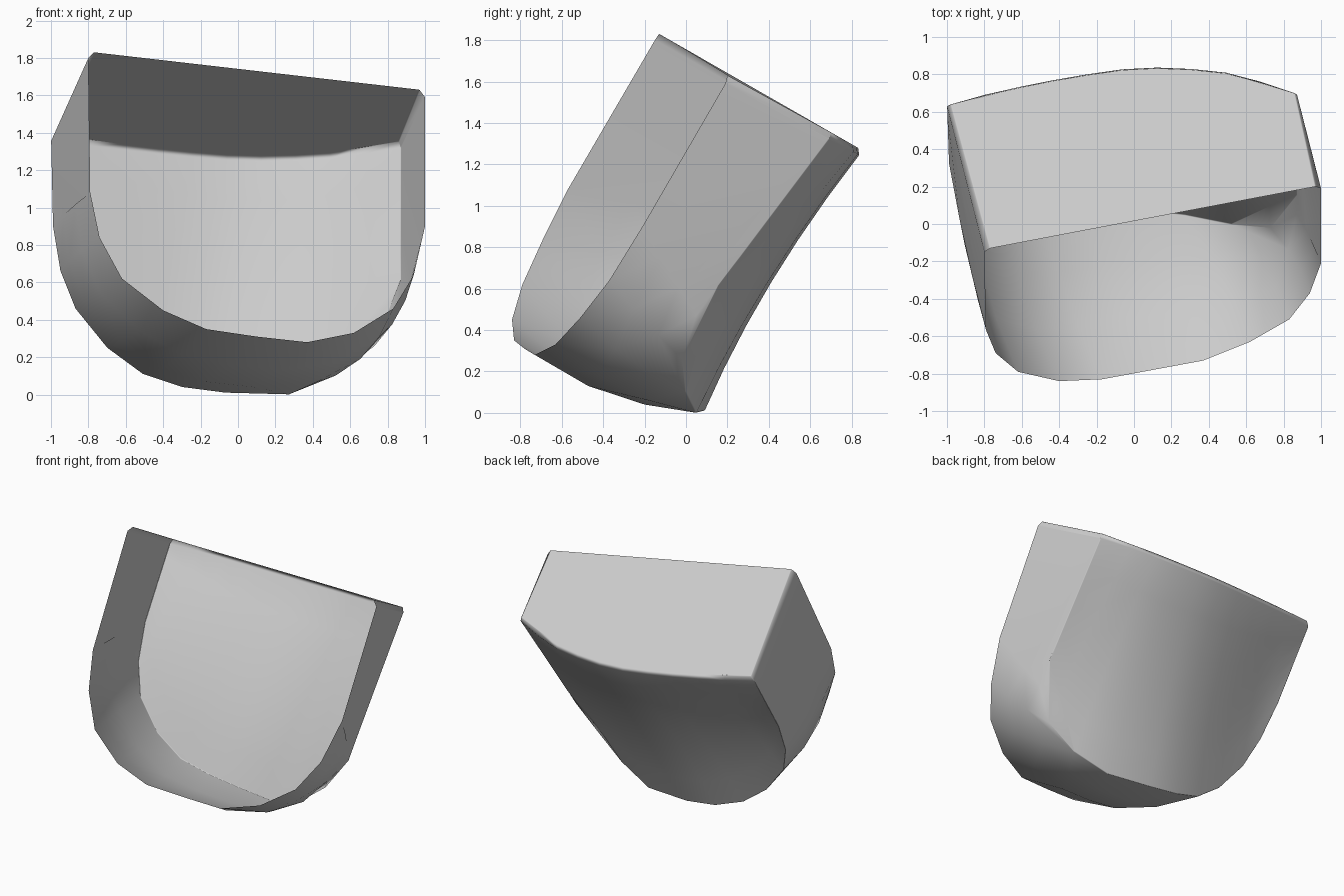
import bpy, bmesh
from math import sin, pi, radians
from mathutils import Vector as V

if "Cube" in bpy.data.objects:
    bpy.data.objects.remove(bpy.data.objects["Cube"])

# U-shaped rim of the open front, left top to right top
rim = [V(p) for p in [
    (-.77, -.13, 1.83), (-.80, -.15, 1.80), (-.79, -.57, 1.08), (-.74, -.69, .84),
    (-.62, -.79, .62), (-.40, -.84, .45), (-.17, -.83, .35), (.10, -.78, .31),
    (.37, -.73, .28), (.62, -.63, .33), (.83, -.51, .46), (.94, -.37, .64),
    (1, -.21, .90), (1, .19, 1.59), (.97, .20, 1.63)]]

# U-shaped edge where side wall meets back wall
heel = [V(p) for p in [
    (-.99, .33, .90), (-.95, .19, .66), (-.87, .10, .46), (-.70, .06, .25),
    (-.51, .06, .11), (-.30, .09, .04), (-.07, .09, .01), (.27, .05, 0),
    (.52, 0, .10), (.73, -.02, .26), (.87, .05, .47)]]

# Bowed back edge of the top plate
bow = [(-.98, .64), (-.70, .71), (-.40, .77), (-.10, .82), (.20, .835), (.53, .80), (.86, .70)]


def bow_y(x):
    for (x0, y0), (x1, y1) in zip(bow, bow[1:]):
        if x <= x1 + 1e-6:
            return y0 + (y1 - y0) * (x - x0) / (x1 - x0)
    return bow[-1][1]


n = len(heel)
upper, lower = [], []
for i in range(n):
    x = bow[0][0] + (bow[-1][0] - bow[0][0]) * i / (n - 1)
    y = bow_y(x)
    upper.append(V((x, y, 1.755 - .572 * y)))
    dx = -.02 if i == 0 else .012 if i == n - 1 else 0
    lower.append(upper[-1] + V((dx, -.01 if dx else .005, -.035)))

bm = bmesh.new()


def add(points):
    return [bm.verts.new(p) for p in points]


def bridge(a, b):
    for i in range(len(a) - 1):
        bm.faces.new((a[i], a[i + 1], b[i + 1], b[i]))


F, U, H = add(rim), add(upper), add(heel)

# Back wall, sagging inward between top edge and heel
rows, steps = [add(lower)], 6
for k in range(1, steps):
    t, pts = k / steps, []
    for i, (a, b) in enumerate(zip(lower, heel)):
        p = a.lerp(b, t)
        p.y -= .22 * t * (1 - t) * sin(pi * i / (n - 1)) ** .5 if 0 < i < n - 1 else 0
        pts.append(p)
    rows.append(add(pts))
rows.append(H)
for a, b in zip(rows, rows[1:]):
    bridge(a, b)

# Small bevel and top plate
bridge(U, rows[0])
bm.faces.new([F[0], F[-1]] + U[::-1])

# Side and bottom wall, bulging outward between rim and heel
front = rim[2:13]
wall = [F[2:13]]
for t in (1 / 3, 2 / 3):
    pts = []
    for j in range(n):
        tangent = front[min(j + 1, n - 1)] - front[max(j - 1, 0)]
        out = (heel[j] - front[j]).cross(tangent).normalized()
        pts.append(front[j].lerp(heel[j], t) + out * (.01 + .055 * sin(pi * j / (n - 1))))
    wall.append(add(pts))
wall.append(H)
for a, b in zip(wall, wall[1:]):
    bridge(a, b)

# Flat upper side panels and their bevels to the top plate
for top, end in ((1, 0), (13, -1)):
    side = [F[top]] + [r[end] for r in wall] + [r[end] for r in rows[-2::-1]]
    bm.faces.new(side)
    bm.faces.new((F[0 if end == 0 else 14], F[top], rows[0][end], U[end]))

bmesh.ops.recalc_face_normals(bm, faces=bm.faces)
mesh = bpy.data.meshes.new("open_scoop")
bm.to_mesh(mesh)
bm.free()
scoop = bpy.data.objects.new("open_scoop", mesh)
bpy.context.collection.objects.link(scoop)
bpy.context.view_layer.objects.active = scoop
scoop.select_set(True)
bpy.ops.object.shade_smooth()

# Soft narrow edges where walls meet
bevel = scoop.modifiers.new("soft_edges", 'BEVEL')
bevel.limit_method = 'ANGLE'
bevel.angle_limit = radians(55)
bevel.width = .015
bevel.segments = 2
scoop.modifiers.new("even_shading", 'WEIGHTED_NORMAL')
